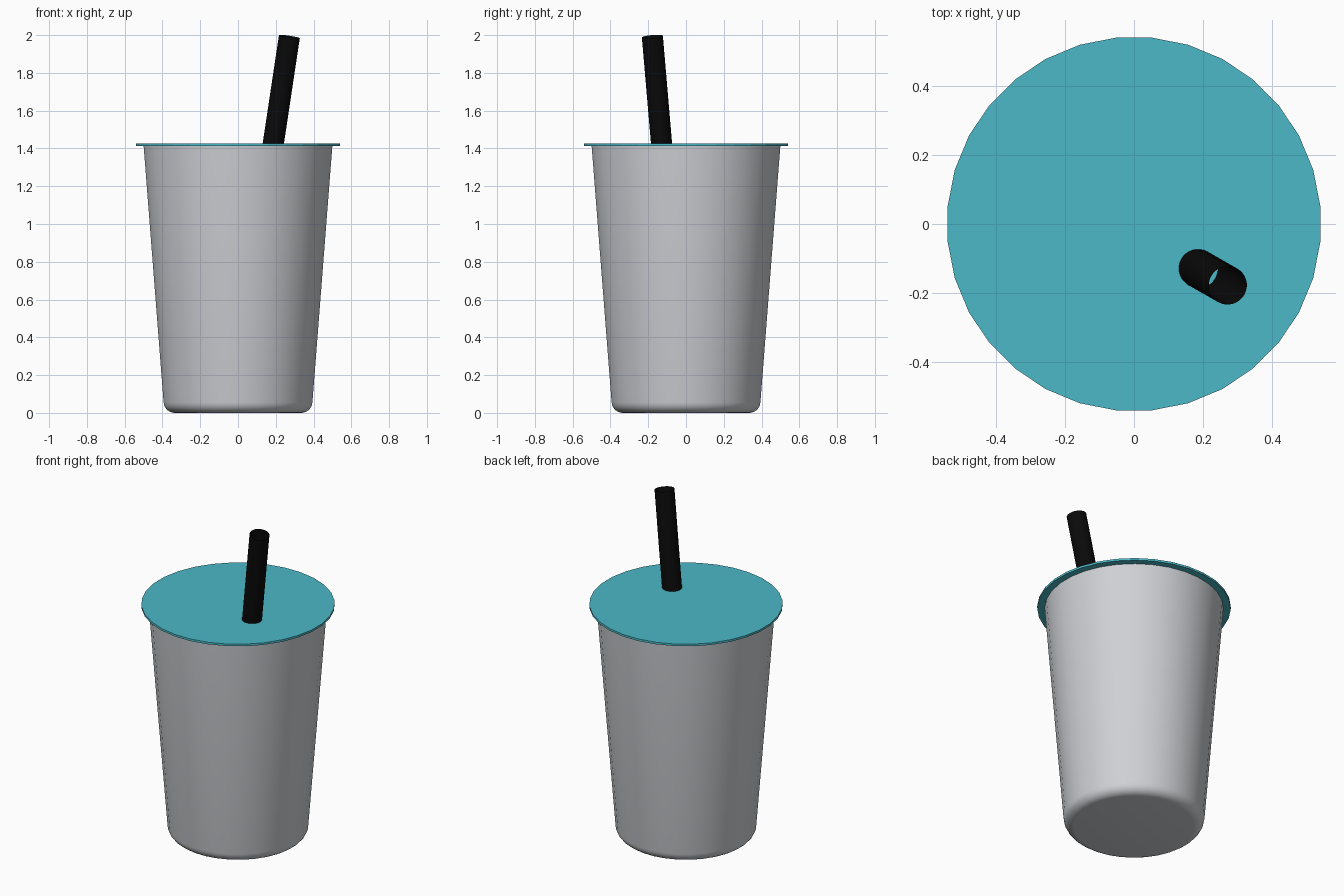
import bpy, bmesh, math
from mathutils import Vector

if "Cube" in bpy.data.objects:
    bpy.data.objects.remove(bpy.data.objects["Cube"])

SIDES = 32


def material(name, rgb):
    m = bpy.data.materials.new(name)
    m.diffuse_color = (*rgb, 1)
    m.use_nodes = True
    m.node_tree.nodes["Principled BSDF"].inputs["Base Color"].default_value = m.diffuse_color
    return m


def lathe(name, profile, mat, cap_start=False, cap_end=False, sides=SIDES, smooth=None):
    """Revolve (radius, height) points around z; sides start half a step off the x axis."""
    bm = bmesh.new()
    rings = []
    for r, z in profile:
        angles = [(i + 0.5) * math.tau / sides for i in range(sides)]
        rings.append([bm.verts.new((r * math.cos(a), r * math.sin(a), z)) for a in angles])
    for lo, hi in zip(rings, rings[1:]):
        for i in range(sides):
            j = (i + 1) % sides
            bm.faces.new((lo[i], lo[j], hi[j], hi[i]))
    if cap_start:
        bm.faces.new(rings[0][::-1])
    if cap_end:
        bm.faces.new(rings[-1])
    me = bpy.data.meshes.new(name)
    bm.to_mesh(me)
    bm.free()
    me.materials.append(mat)
    ob = bpy.data.objects.new(name, me)
    bpy.context.collection.objects.link(ob)
    if smooth:
        bpy.ops.object.select_all(action='DESELECT')
        ob.select_set(True)
        bpy.context.view_layer.objects.active = ob
        bpy.ops.object.shade_smooth_by_angle(angle=math.radians(smooth))
    return ob


grey = material("cup_grey", (0.62, 0.635, 0.665))
teal = material("lid_teal", (0.07, 0.48, 0.57))
black = material("straw_black", (0.003, 0.003, 0.003))

# Tapered cup with a rounded bottom edge
BEVEL, STEPS = 0.06, 6
profile = []
for i in range(STEPS + 1):
    a = math.radians(86) * i / STEPS
    profile.append((0.336 + BEVEL * math.sin(a), BEVEL * (1 - math.cos(a))))
profile.append((0.502, 1.413))
lathe("cup", profile, grey, cap_start=True, smooth=40)

# Thin flat lid
lathe("lid", [(0.543, 1.412), (0.543, 1.425)], teal, cap_start=True, cap_end=True)

# Open straw leaning from the cup floor out through the lid
top = Vector((0.272, -0.178, 1.992))
entry = Vector((0.186, -0.129, 1.42))
axis = (top - entry).normalized()
length = (top.z - 0.1) / axis.z
straw = lathe("straw", [(0.056, -length), (0.056, 0)], black, smooth=40)
straw.location = top
straw.rotation_mode = 'QUATERNION'
straw.rotation_quaternion = Vector((0, 0, 1)).rotation_difference(axis)
